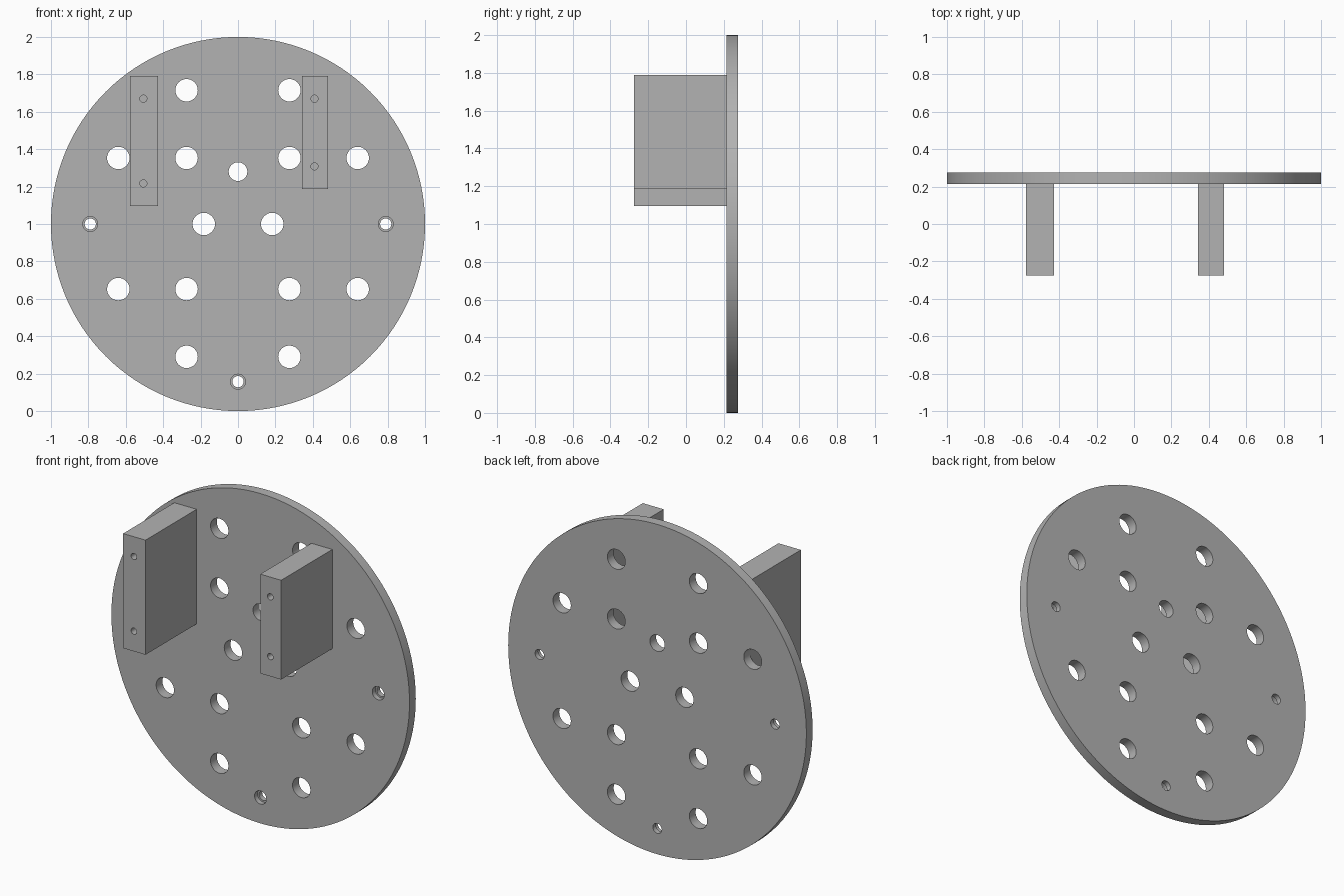
import bpy
import bmesh
from math import radians
from mathutils import Matrix, Vector

cube = bpy.data.objects.get("Cube")
if cube:
    bpy.data.objects.remove(cube, do_unlink=True)

FRONT, PLATE_FRONT, BACK = -0.275, 0.215, 0.275

grey = bpy.data.materials.new("plain grey")
grey.use_nodes = True
colour = (0.45, 0.45, 0.45, 1)
grey.diffuse_color = colour
grey.node_tree.nodes["Principled BSDF"].inputs["Base Color"].default_value = colour


def make_object(name, bm):
    mesh = bpy.data.meshes.new(name)
    bm.to_mesh(mesh)
    bm.free()
    mesh.materials.append(grey)
    obj = bpy.data.objects.new(name, mesh)
    bpy.context.collection.objects.link(obj)
    return obj


def cylinders(name, discs, y0, y1, sides):
    """One object of cylinders along y; each disc is (x, z, radius)."""
    bm = bmesh.new()
    for x, z, r in discs:
        place = Matrix.Translation((x, (y0 + y1) / 2, z)) @ Matrix.Rotation(radians(90), 4, 'X')
        bmesh.ops.create_cone(bm, cap_ends=True, segments=sides, radius1=r,
                              radius2=r, depth=abs(y1 - y0), matrix=place)
    return make_object(name, bm)


def box(name, low, high):
    low, high = Vector(low), Vector(high)
    bm = bmesh.new()
    place = Matrix.Translation((low + high) / 2) @ Matrix.Diagonal((high - low).to_4d())
    place[3][3] = 1
    bmesh.ops.create_cube(bm, size=1, matrix=place)
    return make_object(name, bm)


def select(obj):
    bpy.ops.object.select_all(action='DESELECT')
    obj.select_set(True)
    bpy.context.view_layer.objects.active = obj


def cut(obj, cutter):
    cutter.hide_render = True
    mod = obj.modifiers.new("holes", 'BOOLEAN')
    mod.operation = 'DIFFERENCE'
    mod.solver = 'EXACT'
    mod.object = cutter
    select(obj)
    bpy.ops.object.modifier_apply(modifier=mod.name)
    bpy.data.objects.remove(cutter, do_unlink=True)


def smooth(obj):
    select(obj)
    bpy.ops.object.shade_smooth_by_angle(angle=radians(30))


# Round plate
plate = cylinders("round_plate", [(0, 1, 1)], PLATE_FRONT, BACK, 128)

# Large through holes in mirrored pairs, plus the centre hole
pairs = [(0.275, 1.715), (0.64, 1.353), (0.275, 1.353), (0.183, 1.0),
         (0.64, 0.652), (0.275, 0.652), (0.275, 0.29)]
large = [(side * x, z, 0.06) for x, z in pairs for side in (-1, 1)]
large.append((0, 1.28, 0.05))

# Stepped screw holes: narrow at the back, wide at the front
screws = [(-0.79, 1.0), (0.79, 1.0), (0, 0.157)]
narrow = [(x, z, 0.03) for x, z in screws]
wide = [(x, z, 0.04) for x, z in screws]
cut(plate, cylinders("through_cutter", large + narrow, PLATE_FRONT - 0.1, BACK + 0.1, 32))
cut(plate, cylinders("step_cutter", wide, PLATE_FRONT - 0.1, PLATE_FRONT + 0.03, 32))
smooth(plate)

# Mounting blocks, each with two blind screw holes in its front
blocks = [("right_block", -0.578, -0.428, 1.095, (1.67, 1.217)),
          ("left_block", 0.342, 0.482, 1.188, (1.67, 1.308))]
for name, x0, x1, bottom, heights in blocks:
    block = box(name, (x0, FRONT, bottom), (x1, PLATE_FRONT, 1.79))
    middle = (x0 + x1) / 2 - 0.003
    holes = [(middle, z, 0.019) for z in heights]
    cut(block, cylinders("screw_cutter", holes, FRONT - 0.1, FRONT + 0.15, 24))
    smooth(block)
